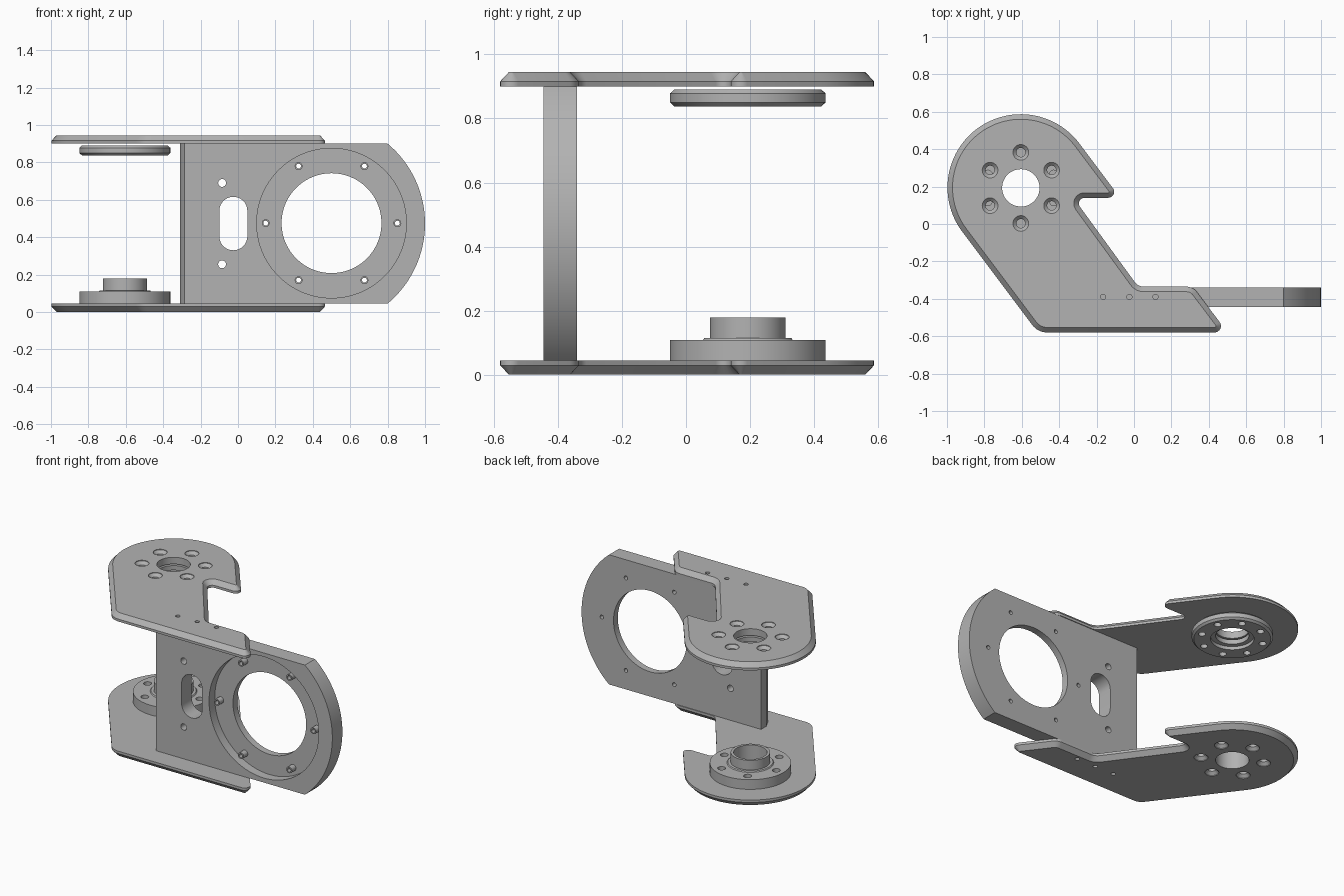
import bpy, bmesh, math
from mathutils import Vector, Matrix

cube = bpy.data.objects.get("Cube")
if cube:
    bpy.data.objects.remove(cube, do_unlink=True)

grey = bpy.data.materials.new("machined_grey")
GREY = (0.45, 0.45, 0.45, 1)
grey.use_nodes = True
grey.diffuse_color = GREY
grey.node_tree.nodes["Principled BSDF"].inputs["Base Color"].default_value = GREY

HEIGHT = 0.945
THICK = 0.045
HUB = Vector((-0.605, 0.193, 0))
MOTOR = Vector((0.5, 0, 0.475))
FRONT, BACK = -0.445, -0.34
UP = Matrix.Identity(3)
REARWARD = Matrix.Rotation(-math.pi / 2, 3, 'X')   # local z runs along +y


def finish(name, bm):
    bmesh.ops.remove_doubles(bm, verts=bm.verts, dist=1e-5)
    bmesh.ops.recalc_face_normals(bm, faces=bm.faces)
    mesh = bpy.data.meshes.new(name)
    bm.to_mesh(mesh)
    bm.free()
    mesh.materials.append(grey)
    ob = bpy.data.objects.new(name, mesh)
    bpy.context.scene.collection.objects.link(ob)
    return ob


def smooth(ob):
    for p in ob.data.polygons:
        p.use_smooth = True
    ob.data.set_sharp_from_angle(angle=math.radians(30))


def loft(name, sections):
    """Solid through matching closed outlines, capped at both ends."""
    bm = bmesh.new()
    rings = [[bm.verts.new(p) for p in s] for s in sections]
    n = len(rings[0])
    for a, b in zip(rings, rings[1:]):
        for i in range(n):
            j = (i + 1) % n
            bm.faces.new((a[i], a[j], b[j], b[i]))
    bm.faces.new(rings[0])
    bm.faces.new(rings[-1])
    return finish(name, bm)


def lathe(name, profile, places, rot=UP, seg=64):
    """Spin a closed (radius, height) profile; one copy at each place."""
    bm = bmesh.new()
    for place in places:
        rings = []
        for k in range(seg):
            a = 2 * math.pi * k / seg
            rings.append([bm.verts.new(Vector(place) + rot @ Vector((r * math.cos(a), r * math.sin(a), h)))
                          for r, h in profile])
        m = len(profile)
        for k in range(seg):
            a, b = rings[k], rings[(k + 1) % seg]
            for i in range(m):
                j = (i + 1) % m
                if profile[i][0] or profile[j][0]:
                    bm.faces.new((a[i], a[j], b[j], b[i]))
    return finish(name, bm)


def rod(r, lo, hi):
    return [(0, lo), (r, lo), (r, hi), (0, hi)]


def cut(ob, *cutters):
    for c in cutters:
        c.hide_render = True
        mod = ob.modifiers.new("cut", 'BOOLEAN')
        mod.operation = 'DIFFERENCE'
        mod.solver = 'EXACT'
        mod.object = c
        deps = bpy.context.evaluated_depsgraph_get()
        mesh = bpy.data.meshes.new_from_object(ob.evaluated_get(deps))
        ob.modifiers.clear()
        ob.data = mesh
        bpy.data.objects.remove(c, do_unlink=True)


def circle_of(centre, radius, count, rot=UP, start=0.0):
    return [centre + rot @ Vector((radius * math.cos(start + 2 * math.pi * k / count),
                                   radius * math.sin(start + 2 * math.pi * k / count), 0))
            for k in range(count)]


# Arm plate outline: corner points with fillet radii
CORNERS = [(-0.514, -0.58, 0.1), (0.5, -0.58, 0.035), (0.315, -0.335, 0.07),
           (0.022, -0.335, 0.06), (-0.324, 0.14, 0.03), (-0.074, 0.14, 0.032),
           (-0.527, 0.744, 0.392), (-1.154, 0.273, 0.392)]


def outline(inset, z):
    pts = []
    n = len(CORNERS)
    for i, (x, y, r) in enumerate(CORNERS):
        p = Vector((x, y))
        u = (p - Vector(CORNERS[i - 1][:2])).normalized()
        v = (Vector(CORNERS[(i + 1) % n][:2]) - p).normalized()
        nu, nv = Vector((-u.y, u.x)), Vector((-v.y, v.x))
        miter = (nu + nv) / (1 + nu.dot(nv))
        side = 1 if u.cross(v) > 0 else -1
        rad = r - side * inset
        centre = p + miter * (inset + side * rad)
        turn = u.angle(v) * side
        steps = 24 if r > 0.2 else 8
        for k in range(steps + 1):
            a = turn * k / steps
            d = -side * nu
            pts.append((centre.x + rad * (d.x * math.cos(a) - d.y * math.sin(a)),
                        centre.y + rad * (d.x * math.sin(a) + d.y * math.cos(a)), z))
    return pts


def arm_plate(name):
    ob = loft(name, [outline(0.027, 0), outline(0, 0.029), outline(0, THICK)])
    sink = [(0, -0.01), (0.042, -0.01), (0.042, 0.004), (0.024, 0.022), (0.024, 0.06), (0, 0.06)]
    cut(ob,
        lathe("bore_cutter", rod(0.1, -0.02, 0.07), [HUB]),
        lathe("sink_cutter", sink, circle_of(HUB, 0.19, 6, start=math.pi / 6), seg=32),
        lathe("dowel_cutter", rod(0.014, -0.02, 0.07),
              [(x, -0.39, 0) for x in (-0.165, -0.025, 0.115)], seg=20))
    return ob


# Lower plate, and upper plate flipped over
lower = arm_plate("lower_arm_plate")
upper = arm_plate("upper_arm_plate")
upper.data.transform(Matrix.Translation((0, 0, HEIGHT)) @ Matrix.Diagonal((1, 1, -1, 1)))
upper.data.flip_normals()
smooth(lower)
smooth(upper)

# Upright motor plate with rounded end and chamfered inner edge
def upright_section(y, left):
    top = HEIGHT - THICK
    cx, r, half = 0.443, 0.557, (top - THICK) / 2
    a = math.asin(half / r)
    arc = [(cx + r * math.cos(t), y, THICK + half + r * math.sin(t))
           for t in (-a + 2 * a * k / 32 for k in range(33))]
    return [(left, y, THICK)] + arc + [(left, y, top)]


FLOOR = FRONT + 0.06
upright = loft("motor_plate", [upright_section(FRONT, -0.285),
                               upright_section(FRONT + 0.05, -0.31),
                               upright_section(BACK, -0.31)])
slot = []
for k in range(34):
    a = math.pi * (k if k < 17 else k - 1) / 16
    slot.append((-0.025 + 0.075 * math.cos(a), 0.473 + (0.068 if k < 17 else -0.068) + 0.075 * math.sin(a)))
pins = circle_of(MOTOR, 0.352, 6, REARWARD)
cut(upright,
    lathe("recess_cutter", [(0, -0.6), (0.4, -0.6), (0.4, FLOOR), (0.267, FLOOR), (0.267, -0.2), (0, -0.2)],
          [MOTOR], REARWARD, 96),
    loft("slot_cutter", [[(x, y, z) for x, z in slot] for y in (-0.6, -0.2)]),
    lathe("bolt_cutter", rod(0.021, -0.6, -0.2), [(-0.085, 0, 0.69), (-0.085, 0, 0.255)], REARWARD, 24),
    lathe("pin_cutter", rod(0.013, -0.6, -0.2), pins, REARWARD, 20))
smooth(upright)

# Hollow pins standing on the recess floor
smooth(lathe("motor_pins", [(0.013, FLOOR - 0.005), (0.021, FLOOR - 0.005),
                            (0.021, FRONT + 0.012), (0.013, FRONT + 0.012)], pins, REARWARD, 20))

# Lower hub: flange with hollow boss
flange = lathe("lower_hub", [(0.1, THICK), (0.243, THICK), (0.243, 0.109), (0.14, 0.109),
                             (0.135, 0.115), (0.118, 0.115), (0.118, 0.178), (0.1, 0.178)], [HUB], seg=80)
cut(flange, lathe("hub_hole_cutter", rod(0.024, 0.07, 0.2), circle_of(HUB, 0.19, 6), seg=24))
smooth(flange)

# Upper bearing ring, just below the upper plate
ring = lathe("upper_bearing_ring", [(0.13, 0.838), (0.23, 0.838), (0.243, 0.85), (0.243, 0.878),
                                    (0.23, 0.89), (0.1, 0.89), (0.1, 0.86), (0.13, 0.86)], [HUB], seg=80)
cut(ring, lathe("ring_hole_cutter", rod(0.022, 0.8, 0.92),
                circle_of(HUB, 0.19, 8, start=math.pi / 8), seg=24))
smooth(ring)
